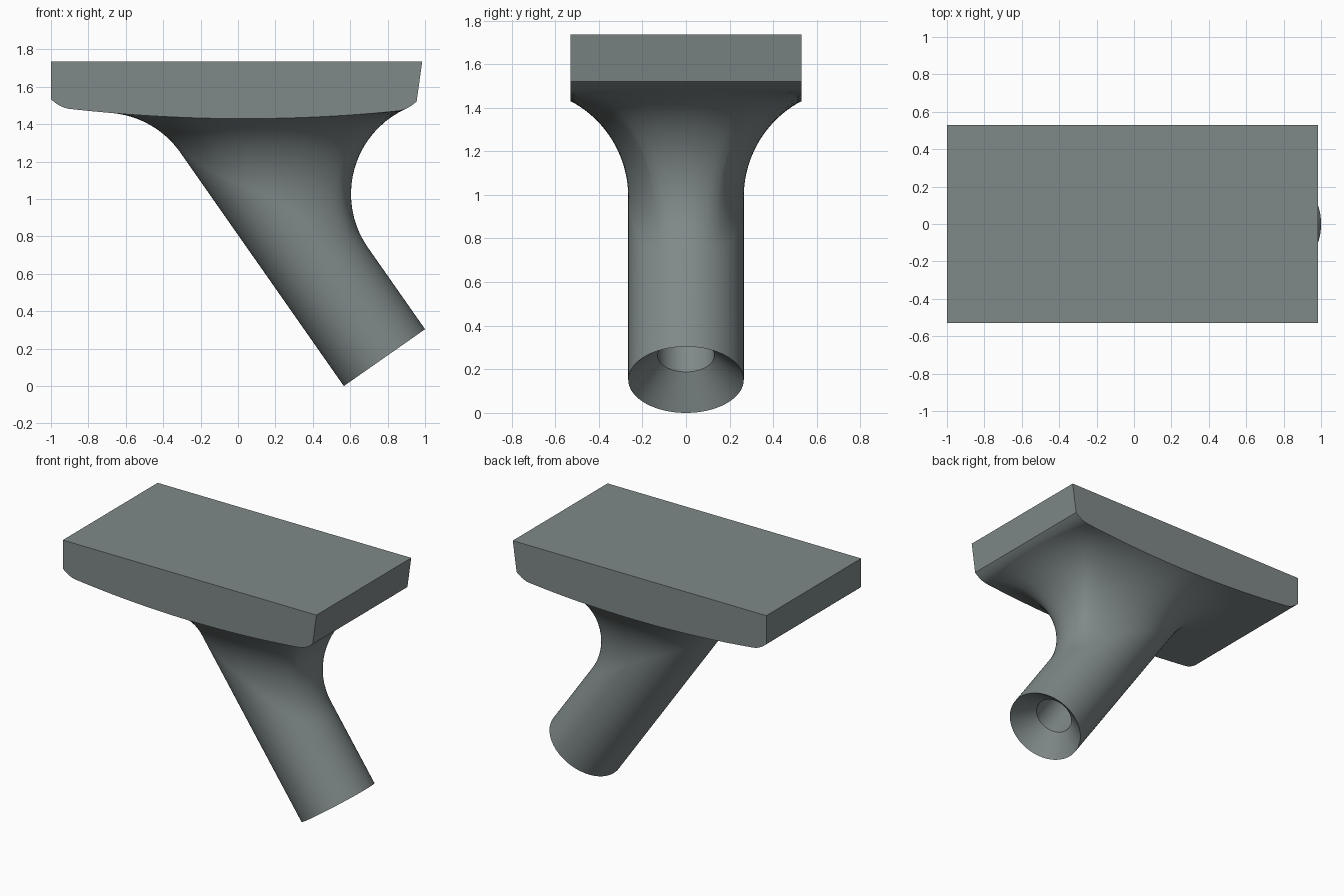
import bpy, bmesh, math
from mathutils import Vector

if "Cube" in bpy.data.objects:
    bpy.data.objects.remove(bpy.data.objects["Cube"])

grey = bpy.data.materials.new("slate grey")
grey.diffuse_color = (0.215, 0.25, 0.25, 1)
grey.use_nodes = True
grey.node_tree.nodes["Principled BSDF"].inputs["Base Color"].default_value = grey.diffuse_color

HALF_Y, TOP = 0.53, 1.735
X0, X1 = -1.0, 0.955            # ends of the curved underside
R_TUBE, R_HOLE, R_BLEND = 0.265, 0.13, 0.5
TILT = math.radians(35)
UP = Vector((-math.sin(TILT), 0, math.cos(TILT)))
SIDE = Vector((math.cos(TILT), 0, math.sin(TILT)))
END = Vector((0.783, 0, 0.152))  # centre of the open tube end


def finish(name, bm):
    bmesh.ops.recalc_face_normals(bm, faces=bm.faces)
    mesh = bpy.data.meshes.new(name)
    bm.to_mesh(mesh)
    bm.free()
    mesh.materials.append(grey)
    ob = bpy.data.objects.new(name, mesh)
    bpy.context.collection.objects.link(ob)
    bpy.ops.object.select_all(action='DESELECT')
    ob.select_set(True)
    bpy.context.view_layer.objects.active = ob
    bpy.ops.object.shade_smooth_by_angle(angle=math.radians(32))


def underside(x):
    # shallow bow with a small rounding at both ends
    d = min(x - X0, X1 - x)
    return 1.43 + 0.06 * (x - 0.03) ** 2 + 0.04 * max(0, 1 - d / 0.1) ** 2


# Plate: bowed profile extruded along y
N = 56
profile = []
for i in range(N + 1):
    x = (X0 + X1) / 2 - (X1 - X0) / 2 * math.cos(math.pi * i / N)
    profile.append((x, underside(x)))
profile += [(0.985, TOP), (X0, TOP)]
bm = bmesh.new()
face = bm.faces.new([bm.verts.new((x, -HALF_Y, z)) for x, z in profile])
ext = bmesh.ops.extrude_face_region(bm, geom=[face])
bmesh.ops.translate(bm, vec=(0, 2 * HALF_Y, 0),
                    verts=[g for g in ext["geom"] if isinstance(g, bmesh.types.BMVert)])
finish("plate", bm)


def nearest(p):
    # closest point on the plate to an outside point
    best = None
    for (ax, az), (bx, bz) in zip(profile, profile[1:] + profile[:1]):
        dx, dz = bx - ax, bz - az
        k = ((p.x - ax) * dx + (p.z - az) * dz) / (dx * dx + dz * dz)
        k = min(1, max(0, k))
        qx, qz = ax + k * dx, az + k * dz
        d = (qx - p.x) ** 2 + (qz - p.z) ** 2
        if best is None or d < best[0]:
            best = (d, qx, qz)
    return Vector((best[1], min(HALF_Y, max(-HALF_Y, p.y)), best[2]))


def blend_column(radial):
    # a ball rolls up the tube until it touches the plate; its arc is the flare
    base = END + radial * (R_TUBE + R_BLEND)

    def gap(t):
        c = base + UP * t
        return (nearest(c) - c).length - R_BLEND
    t = 0.0
    while gap(t) > 0 and t < 2:
        t += 0.04
    lo, hi = t - 0.04, t
    for _ in range(18):
        mid = (lo + hi) / 2
        lo, hi = (mid, hi) if gap(mid) > 0 else (lo, mid)
    c = base + UP * hi
    a, b = -radial, (nearest(c) - c).normalized()
    ang = a.angle(b)
    pts = []
    for i in range(21):
        s = i / 20
        d = (a * math.sin((1 - s) * ang) + b * math.sin(s * ang)) / math.sin(ang)
        pts.append(c + d * R_BLEND)
    return pts


# Stem: bore, countersink, tube wall and flare as one lofted skin
SEG = 96
bm = bmesh.new()
columns = []
for i in range(SEG):
    a = 2 * math.pi * i / SEG
    radial = SIDE * math.cos(a) + Vector((0, math.sin(a), 0))
    pts = [END + UP * 0.9 + radial * R_HOLE,
           END + UP * (R_TUBE - R_HOLE) + radial * R_HOLE,
           END + radial * R_TUBE]
    pts += blend_column(radial)
    columns.append([bm.verts.new(p) for p in pts])
for c0, c1 in zip(columns, columns[1:] + columns[:1]):
    for j in range(len(c0) - 1):
        bm.faces.new((c0[j], c1[j], c1[j + 1], c0[j + 1]))
bm.faces.new([c[0] for c in columns])
finish("flared_stem", bm)
